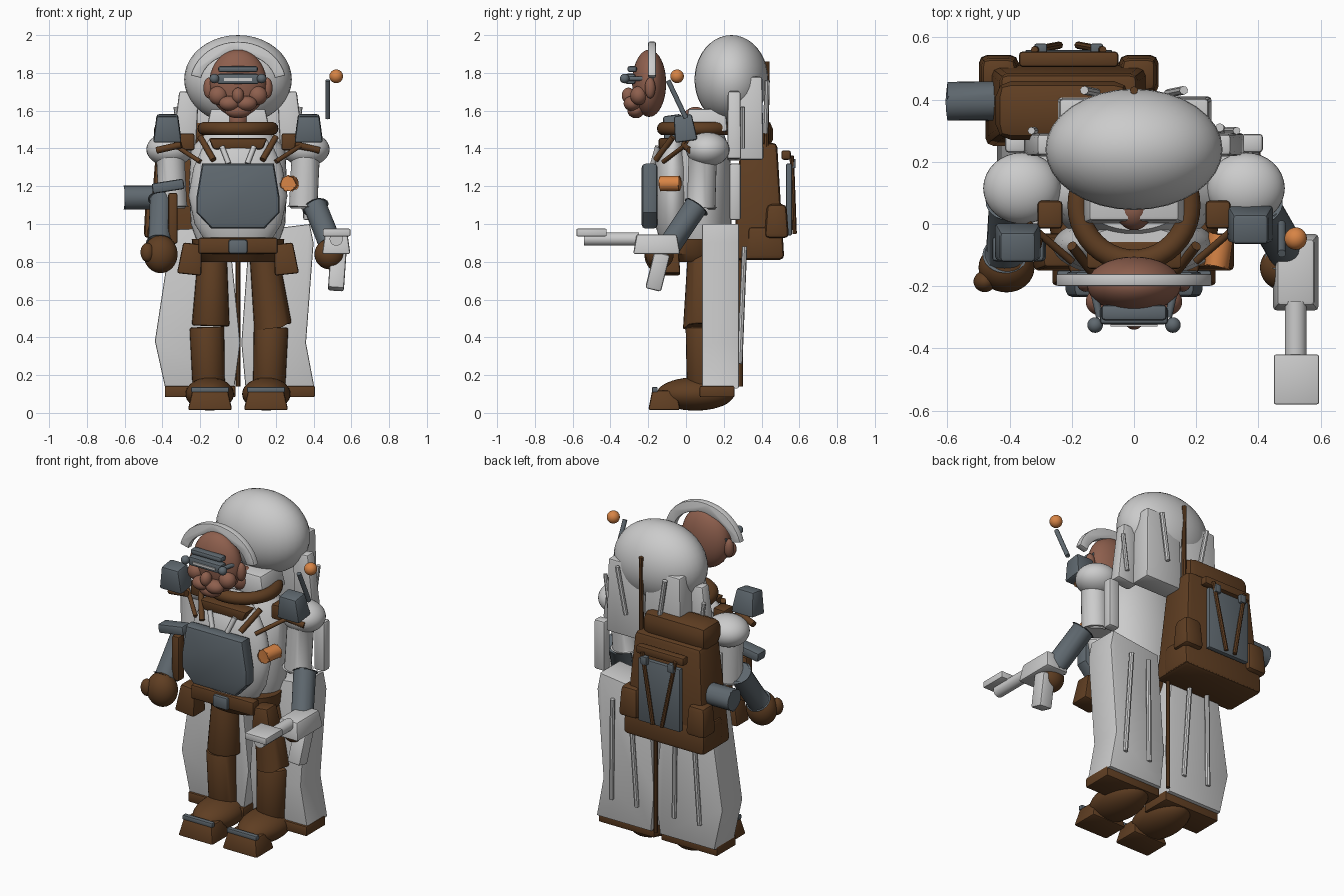
import bpy, bmesh, math
from mathutils import Vector, Matrix, Euler


def material(name, rgb):
    m = bpy.data.materials.new(name)
    m.diffuse_color = (*rgb, 1)
    return m


WHITE = material("pale_grey", (0.60, 0.60, 0.60))
BROWN = material("dark_brown", (0.115, 0.048, 0.016))
SKIN = material("skin", (0.27, 0.115, 0.075))
SLATE = material("slate", (0.115, 0.14, 0.16))
ORANGE = material("orange", (0.68, 0.23, 0.06))


def finish(name, mat, bm, bevel=0.0):
    if bevel:
        sharp = [e for e in bm.edges if len(e.link_faces) == 2 and e.calc_face_angle(0) > 0.5]
        bmesh.ops.bevel(bm, geom=sharp, offset=bevel, segments=2, profile=0.5,
                        affect='EDGES', clamp_overlap=True)
    bmesh.ops.recalc_face_normals(bm, faces=bm.faces)
    me = bpy.data.meshes.new(name)
    bm.to_mesh(me)
    bm.free()
    me.materials.append(mat)
    ob = bpy.data.objects.new(name, me)
    bpy.context.collection.objects.link(ob)
    bpy.ops.object.select_all(action='DESELECT')
    ob.select_set(True)
    bpy.context.view_layer.objects.active = ob
    bpy.ops.object.shade_smooth_by_angle(angle=math.radians(35))
    return ob


def box(name, mat, c, size, top=(1, 1), rot=(0, 0, 0), bevel=0.012):
    bm = bmesh.new()
    bmesh.ops.create_cube(bm, size=1)
    for v in bm.verts:
        if v.co.z > 0:
            v.co.x *= top[0]
            v.co.y *= top[1]
        v.co = Vector(a * b for a, b in zip(v.co, size))
    bm.transform(Matrix.Translation(c) @ Euler([math.radians(a) for a in rot]).to_matrix().to_4x4())
    return finish(name, mat, bm, bevel)


def ball(name, mat, c, r):
    bm = bmesh.new()
    bmesh.ops.create_uvsphere(bm, u_segments=32, v_segments=20, radius=1)
    bm.transform(Matrix.Translation(c) @ Matrix.Diagonal((*r, 1)))
    return finish(name, mat, bm)


def rod(name, mat, a, b, r1, r2=None, sides=24, bevel=0.0):
    a, b = Vector(a), Vector(b)
    bm = bmesh.new()
    bmesh.ops.create_cone(bm, cap_ends=True, segments=sides, radius1=r1,
                          radius2=r1 if r2 is None else r2, depth=(b - a).length)
    turn = (b - a).to_track_quat('Z', 'Y').to_matrix().to_4x4()
    bm.transform(Matrix.Translation((a + b) / 2) @ turn)
    return finish(name, mat, bm, bevel)


def prism(name, mat, pts, y0, y1, bevel=0.0):
    # outline in x, z extruded along y
    bm = bmesh.new()
    f = bm.faces.new([bm.verts.new((x, y0, z)) for x, z in pts])
    ext = bmesh.ops.extrude_face_region(bm, geom=[f])["geom"]
    for v in ext:
        if isinstance(v, bmesh.types.BMVert):
            v.co.y = y1
    return finish(name, mat, bm, bevel)


def loft(name, mat, rings, n=40):
    # stacked ellipses: z, half width, half depth, centre y
    bm = bmesh.new()
    loops = [[bm.verts.new((rx * math.cos(2 * math.pi * i / n), cy + ry * math.sin(2 * math.pi * i / n), z))
              for i in range(n)] for z, rx, ry, cy in rings]
    for lo, hi in zip(loops, loops[1:]):
        for i in range(n):
            bm.faces.new((lo[i], lo[(i + 1) % n], hi[(i + 1) % n], hi[i]))
    bm.faces.new(loops[0])
    bm.faces.new(loops[-1])
    return finish(name, mat, bm)


# hood dome and neck
ball("hood", WHITE, (0, 0.24, 1.765), (0.285, 0.195, 0.235))
box("neck_block", WHITE, (0, 0.11, 1.55), (0.34, 0.22, 0.12), top=(0.85, 0.9))
ball("neck", SKIN, (0, 0.05, 1.55), (0.06, 0.07, 0.07))

# collar ring
bpy.ops.mesh.primitive_torus_add(location=(0, 0.06, 1.505), major_radius=0.178, minor_radius=0.036,
                                 major_segments=40, minor_segments=14)
collar = bpy.context.object
collar.name = "collar"
collar.data.materials.append(BROWN)
bpy.ops.object.shade_smooth_by_angle()

# head and face
ball("head", SKIN, (0, -0.195, 1.745), (0.152, 0.09, 0.178))
ball("nose", SKIN, (0, -0.305, 1.68), (0.032, 0.035, 0.042))
ball("chin", SKIN, (0, -0.265, 1.60), (0.07, 0.045, 0.04))
for s in (-1, 1):
    ball("ear", SKIN, (s * 0.155, -0.19, 1.72), (0.028, 0.028, 0.055))
    ball("cheek", SKIN, (s * 0.105, -0.25, 1.68), (0.05, 0.045, 0.05))
    ball("jowl", SKIN, (s * 0.045, -0.285, 1.638), (0.055, 0.045, 0.04))
    rod("goggle_arm", SLATE, (s * 0.11, -0.30, 1.77), (s * 0.14, -0.17, 1.77), 0.012)
    ball("goggle_knob", SLATE, (s * 0.125, -0.325, 1.77), (0.025, 0.025, 0.025))
box("goggle_brow", SLATE, (0, -0.285, 1.82), (0.21, 0.05, 0.032))
box("goggles", SLATE, (0, -0.295, 1.768), (0.22, 0.055, 0.055))
box("goggle_strip", WHITE, (0, -0.325, 1.765), (0.15, 0.008, 0.015), bevel=0)

# arched headband
N = 20
arc = [math.radians(12 + 156 * i / N) for i in range(N + 1)]
prism("headband", WHITE, [(0.255 * math.cos(a), 1.74 + 0.225 * math.sin(a)) for a in arc]
      + [(0.2 * math.cos(a), 1.74 + 0.16 * math.sin(a)) for a in reversed(arc)], -0.2, -0.16, 0.006)

# torso and chest
loft("torso", WHITE, [(0.86, 0.20, 0.14, 0.08), (1.0, 0.25, 0.16, 0.08), (1.2, 0.26, 0.165, 0.08),
                      (1.4, 0.25, 0.14, 0.09), (1.48, 0.17, 0.11, 0.09)])
loft("chest_pod", WHITE, [(0.92, 0.18, 0.08, -0.06), (1.0, 0.23, 0.095, -0.07), (1.15, 0.262, 0.105, -0.07),
                          (1.3, 0.235, 0.10, -0.07), (1.40, 0.19, 0.075, -0.07), (1.45, 0.15, 0.05, -0.06)])
prism("chest_screen", SLATE, [(-0.19, 1.32), (0.19, 1.32), (0.22, 1.14), (0.22, 1.06), (0.14, 0.975),
                              (-0.14, 0.975), (-0.22, 1.06), (-0.22, 1.14)], -0.235, -0.15, 0.022)
box("chest_yoke", BROWN, (0, -0.1, 1.425), (0.26, 0.09, 0.06), top=(1.2, 1))
rod("chest_light", ORANGE, (0.265, -0.135, 1.215), (0.28, -0.035, 1.215), 0.04, bevel=0.005)
for s in (-1, 1):
    rod("chest_strap", BROWN, (s * 0.20, -0.07, 1.46), (s * 0.13, -0.16, 1.34), 0.016)
    rod("screen_hook", WHITE, (s * 0.085, -0.15, 1.41), (s * 0.05, -0.175, 1.32), 0.014)
    rod("side_strap", BROWN, (s * 0.34, 0.0, 1.42), (s * 0.20, -0.12, 1.33), 0.012)

# belt
loft("belt", BROWN, [(0.80, 0.20, 0.15, 0.04), (0.84, 0.235, 0.175, 0.03), (0.92, 0.245, 0.175, 0.03)])
box("belt_front", BROWN, (0, -0.125, 0.885), (0.42, 0.06, 0.085))
box("buckle", SLATE, (0, -0.16, 0.88), (0.1, 0.03, 0.075))
for s in (-1, 1):
    box("belt_pouch", BROWN, (s * 0.25, -0.09, 0.815), (0.13, 0.12, 0.165), top=(0.75, 0.8), rot=(0, s * -6, 0))

# shoulders and upper arms
for s, y in ((-1, -0.065), (1, -0.008)):
    ball("shoulder", WHITE, (s * 0.36, 0.115, 1.395), (0.125, 0.115, 0.09))
    rod("upper_arm", WHITE, (s * 0.36, 0.09, 1.40), (s * 0.345, 0.08, 1.09), 0.075, bevel=0.012)
    box("shoulder_lamp", SLATE, (s * 0.374, y, 1.507), (0.15, 0.12, 0.14), top=(0.75, 0.8), rot=(8, 0, 0))
    box("lamp_bracket", BROWN, (s * 0.27, 0.03, 1.435), (0.08, 0.09, 0.09))
    rod("lamp_mount", BROWN, (s * 0.30, y, 1.42), (s * 0.43, y + 0.03, 1.39), 0.018)

# right forearm with antenna and sprayer
rod("right_forearm", SLATE, (0.41, 0.055, 1.09), (0.49, -0.09, 0.89), 0.062, bevel=0.01)
ball("right_hand", BROWN, (0.485, -0.14, 0.84), (0.08, 0.075, 0.08))
rod("antenna", SLATE, (0.475, 0.0, 1.56), (0.475, -0.095, 1.76), 0.013)
ball("antenna_tip", ORANGE, (0.52, -0.047, 1.782), (0.036, 0.036, 0.036))
box("sprayer_body", WHITE, (0.52, -0.155, 0.893), (0.15, 0.25, 0.105), top=(0.8, 0.85))
rod("sprayer_barrel", WHITE, (0.52, -0.54, 0.92), (0.52, -0.25, 0.92), 0.035)
box("sprayer_nozzle", WHITE, (0.522, -0.5, 0.955), (0.145, 0.16, 0.04), bevel=0.006)
box("sprayer_grip", WHITE, (0.525, -0.15, 0.75), (0.085, 0.085, 0.2), rot=(-14, 4, 0))

# left forearm with wrist gear
rod("left_forearm", SLATE, (-0.405, 0.07, 1.13), (-0.415, -0.10, 0.90), 0.062, bevel=0.01)
ball("left_hand", BROWN, (-0.41, -0.14, 0.84), (0.09, 0.08, 0.1))
ball("left_thumb", BROWN, (-0.48, -0.185, 0.85), (0.036, 0.034, 0.05))
box("wrist_tool", BROWN, (-0.345, -0.08, 1.03), (0.05, 0.06, 0.27))
box("wrist_display", SLATE, (-0.37, -0.08, 1.2), (0.17, 0.08, 0.055), rot=(0, -9, 0))

# legs and boots
for s, knee, ankle in ((-1, 0.145, 0.155), (1, 0.185, 0.165)):
    rod("thigh", BROWN, (s * knee, 0.085, 0.46), (s * 0.135, 0.085, 0.86), 0.1, 0.075, bevel=0.012)
    rod("shin", BROWN, (s * ankle, 0.09, 0.14), (s * (ankle + 0.01), 0.09, 0.455), 0.086, 0.092, bevel=0.012)
    ball("boot", BROWN, (s * 0.15, 0.05, 0.1), (0.128, 0.205, 0.088))
    box("boot_toe", BROWN, (s * 0.148, -0.115, 0.067), (0.235, 0.17, 0.105), top=(0.8, 0.75))
    box("toe_strip", SLATE, (s * 0.148, -0.165, 0.123), (0.2, 0.03, 0.028), bevel=0.006)

# long coat panels with hem trim and ribs
prism("left_coat_panel", WHITE, [(-0.35, 0.97), (-0.05, 0.985), (0.012, 0.37), (-0.02, 0.13), (-0.385, 0.13),
                                 (-0.44, 0.38)], 0.085, 0.28, 0.008)
prism("right_coat_panel", WHITE, [(0.06, 0.96), (0.38, 1.0), (0.40, 0.9), (0.36, 0.37), (0.405, 0.13),
                                  (0.04, 0.13), (0.018, 0.37)], 0.085, 0.28, 0.008)
for x in (-0.2, 0.22):
    box("coat_hem", BROWN, (x, 0.165, 0.113), (0.375, 0.185, 0.06), bevel=0.008)
    for dx in (-0.09, 0.08):
        rod("coat_rib", WHITE, (x + dx, 0.285, 0.26), (x + dx * 0.7, 0.31, 0.88), 0.014, sides=8)
rod("centre_seam", BROWN, (0, 0.29, 0.14), (0, 0.29, 1.3), 0.012, sides=8)

# upper back boards
for s in (-1, 1):
    box("back_board", WHITE, (s * 0.125, 0.345, 1.56), (0.25, 0.13, 0.44), top=(0.92, 0.9))
    box("back_wing", WHITE, (s * 0.275, 0.255, 1.52), (0.13, 0.075, 0.36), top=(0.8, 0.9), rot=(0, s * -5, 0))
    box("side_rail", WHITE, (s * 0.38, 0.26, 1.17), (0.07, 0.06, 0.3))
    rod("back_rib", WHITE, (s * 0.11, 0.42, 1.48), (s * 0.16, 0.43, 1.76), 0.014, sides=8)
    rod("wing_rib", WHITE, (s * 0.30, 0.30, 1.4), (s * 0.33, 0.30, 1.62), 0.012, sides=8)
rod("back_seam", BROWN, (0, 0.425, 1.35), (0, 0.43, 1.86), 0.013, sides=8)

# backpack set off to the left
PX = -0.21
box("backpack", BROWN, (PX, 0.385, 1.12), (0.54, 0.27, 0.62), top=(0.82, 0.72), bevel=0.025)
box("bedroll", BROWN, (PX - 0.02, 0.365, 1.475), (0.43, 0.19, 0.155), bevel=0.05)
box("pack_base", BROWN, (PX, 0.42, 0.9), (0.54, 0.2, 0.17), top=(1, 0.9), bevel=0.02)
for s in (-1, 1):
    box("pack_pouch", BROWN, (PX + s * 0.225, 0.48, 1.015), (0.13, 0.13, 0.18), top=(0.85, 0.8), bevel=0.025)
    rod("pack_strap", BROWN, (PX + s * 0.03, 0.575, 0.95), (PX + s * 0.11, 0.56, 1.36), 0.012, sides=8)
    box("strap_clip", SLATE, (PX + s * 0.09, 0.565, 1.32), (0.04, 0.03, 0.05), bevel=0.005)
box("pack_plate", SLATE, (PX, 0.545, 1.13), (0.28, 0.03, 0.38), bevel=0.006)
box("plate_header", BROWN, (PX, 0.53, 1.365), (0.32, 0.05, 0.05))
rod("side_canister", SLATE, (-0.6, 0.395, 1.14), (-0.40, 0.395, 1.14), 0.063, bevel=0.006)
